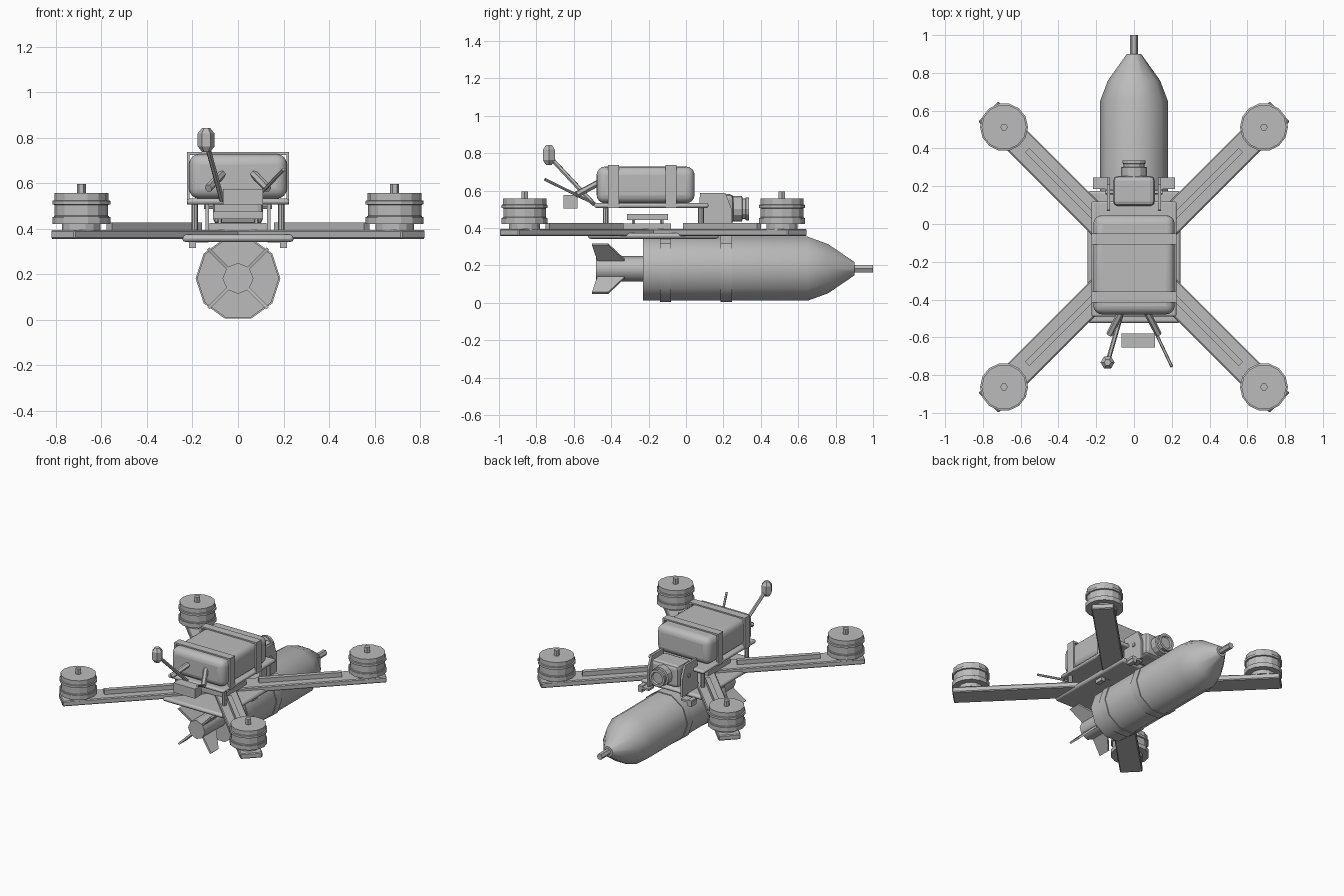
import bpy, bmesh, math
from mathutils import Vector, Matrix

if "Cube" in bpy.data.objects:
    bpy.data.objects.remove(bpy.data.objects["Cube"])

grey = bpy.data.materials.new("plain_grey")
grey.diffuse_color = (0.5, 0.5, 0.5, 1)
grey.use_nodes = True
grey.node_tree.nodes["Principled BSDF"].inputs["Base Color"].default_value = grey.diffuse_color


def finish(name, bm, matrix=Matrix(), smooth=0, bevel=0, segments=2):
    bmesh.ops.recalc_face_normals(bm, faces=bm.faces)
    mesh = bpy.data.meshes.new(name)
    bm.to_mesh(mesh)
    bm.free()
    mesh.transform(matrix)
    mesh.materials.append(grey)
    ob = bpy.data.objects.new(name, mesh)
    bpy.context.collection.objects.link(ob)
    if bevel:
        mod = ob.modifiers.new("bevel", "BEVEL")
        mod.width, mod.segments = bevel, segments
    if smooth:
        bpy.ops.object.select_all(action="DESELECT")
        ob.select_set(True)
        bpy.context.view_layer.objects.active = ob
        bpy.ops.object.shade_smooth_by_angle(angle=math.radians(smooth))
    return ob


def box(name, x, y, z, matrix=Matrix(), **kw):
    """Box from (min, max) ranges."""
    bm = bmesh.new()
    bmesh.ops.create_cube(bm, size=1)
    for v in bm.verts:
        v.co = [(r[0] + r[1]) / 2 + c * (r[1] - r[0]) for r, c in zip((x, y, z), v.co)]
    return finish(name, bm, matrix, **kw)


def lathe(name, profile, n, matrix=Matrix(), **kw):
    """Closed solid from (radius, height) rings around local z."""
    bm = bmesh.new()
    rings = [[bm.verts.new((r * math.cos(a), r * math.sin(a), h))
              for a in (2 * math.pi * i / n for i in range(n))] for r, h in profile]
    for a, b in zip(rings, rings[1:]):
        for i in range(n):
            j = (i + 1) % n
            bm.faces.new((a[i], a[j], b[j], b[i]))
    bm.faces.new(rings[0])
    bm.faces.new(rings[-1])
    return finish(name, bm, matrix, **kw)


def rod(name, a, b, r, n=6):
    a, b = Vector(a), Vector(b)
    m = Matrix.Translation(a) @ (b - a).to_track_quat("Z", "Y").to_matrix().to_4x4()
    return lathe(name, [(r, 0), (r, (b - a).length)], n, m)


def prism(name, pts, thick, matrix):
    """Flat outline in local xz extruded along local y."""
    bm = bmesh.new()
    f = bm.faces.new([bm.verts.new((p, -thick / 2, q)) for p, q in pts])
    ext = bmesh.ops.extrude_face_region(bm, geom=[f])["geom"]
    for v in ext:
        if isinstance(v, bmesh.types.BMVert):
            v.co.y += thick
    return finish(name, bm, matrix)


# Payload hull along y
AXIS = Matrix.Translation((0, 0, 0.182)) @ Matrix.Rotation(-math.pi / 2, 4, "X")
lathe("payload_body", [(0.18, -0.23), (0.18, 0.65), (0.138, 0.76), (0.038, 0.9)], 10, AXIS, smooth=40)
lathe("payload_tail", [(0.068, -0.48), (0.068, -0.22)], 8, AXIS, smooth=50)
lathe("payload_tip", [(0.022, 0.88), (0.022, 1.0)], 6, AXIS)
for k in range(4):
    turn = AXIS @ Matrix.Rotation(math.pi / 4 + k * math.pi / 2, 4, "Z")
    prism("tail_fin", [(0.05, -0.47), (0.185, -0.503), (0.185, -0.417), (0.07, -0.33), (0.05, -0.33)],
          0.014, turn)

# Payload clamps
for y in (-0.11, 0.215):
    lathe("payload_strap", [(0.186, y - 0.03), (0.186, y + 0.03)], 10, AXIS, smooth=40)
    for s in (-1, 1):
        box("strap_bolt", sorted((s * 0.185, s * 0.215)), (y - 0.03, y + 0.03), (0.315, 0.36))
        box("strap_tab", sorted((s * 0.13, s * 0.218)), (y - 0.03, y + 0.03), (0.34, 0.355))

# Frame plates with rounded rims
box("lower_plate", (-0.245, 0.245), (-0.525, 0.175), (0.342, 0.374), bevel=0.014, smooth=40)
box("upper_plate", (-0.225, 0.225), (-0.49, 0.12), (0.507, 0.532), bevel=0.01, smooth=40)

# Arms, wire rails and motors
cx, cy = 0, -0.175
for sx in (-1, 1):
    for sy in (-1, 1):
        ang = math.atan2(sy, sx)
        arm = Matrix.Translation((cx, cy, 0)) @ Matrix.Rotation(ang, 4, "Z")
        d = 0.688 * math.sqrt(2)
        box("arm", (0, d + 0.118), (-0.075, 0.075), (0.356, 0.395), arm, bevel=0.006, segments=1)
        box("arm_rail", (0.24, 0.8), (-0.016, 0.016), (0.39, 0.427), arm)
        m = arm @ Matrix.Translation((d, 0, 0)) @ Matrix.Rotation(-ang, 4, "Z")
        lathe("motor_mount", [(0.085, 0.39), (0.085, 0.425)], 14, m)
        lathe("motor", [(0.121, 0.42), (0.121, 0.455), (0.117, 0.458), (0.117, 0.505), (0.127, 0.507),
                        (0.127, 0.523), (0.119, 0.525), (0.119, 0.557)], 14, m)
        lathe("motor_base_rim", [(0.127, 0.42), (0.127, 0.452)], 14, m)
        lathe("motor_shaft", [(0.02, 0.55), (0.02, 0.596)], 6, m)

# Standoffs and circuit boards
for s in (-1, 1):
    for y in (-0.43, 0.08):
        rod("standoff", (s * 0.19, y, 0.36), (s * 0.19, y, 0.515), 0.015, 8)
box("lower_board", (-0.125, 0.125), (-0.335, -0.08), (0.39, 0.425))
box("upper_board", (-0.11, 0.11), (-0.315, -0.095), (0.442, 0.475))
for x in (-0.08, 0.08):
    for y in (-0.28, -0.13):
        rod("board_post", (x, y, 0.4), (x, y, 0.45), 0.01)

# Battery and straps
box("battery", (-0.215, 0.215), (-0.478, 0.046), (0.532, 0.728), bevel=0.045, segments=4, smooth=40)
for y in (-0.387, -0.08):
    for s in (-1, 1):
        box("battery_strap_side", sorted((s * 0.212, s * 0.225)), (y - 0.029, y + 0.029), (0.507, 0.737))
    box("battery_strap_top", (-0.225, 0.225), (y - 0.029, y + 0.029), (0.725, 0.737))

# Camera at the nose
box("camera_body", (-0.11, 0.11), (0.095, 0.255), (0.42, 0.582), bevel=0.025, segments=2)
LENS = Matrix.Translation((0, 0, 0.502)) @ Matrix.Rotation(-math.pi / 2, 4, "X")
lathe("camera_lens", [(0.068, 0.24), (0.068, 0.3), (0.055, 0.302), (0.055, 0.318), (0.062, 0.32),
                      (0.062, 0.337), (0.045, 0.337), (0.04, 0.325)], 12, LENS)
for s in (-1, 1):
    side = Matrix.Translation((s * 0.135, 0, 0)) @ Matrix.Rotation(math.pi / 2, 4, "Z")
    prism("camera_side_plate", [(0.06, 0.37), (0.245, 0.37), (0.245, 0.5), (0.21, 0.588), (0.075, 0.588)],
          0.016, side)
    rod("camera_pivot", (s * 0.1, 0.17, 0.5), (s * 0.15, 0.17, 0.5), 0.015)

# Antennas and receiver at the tail
rod("video_antenna", (-0.07, -0.49, 0.525), (-0.135, -0.715, 0.765), 0.012)
lathe("antenna_bulb", [(0.018, -0.053), (0.037, -0.028), (0.037, 0.028), (0.018, 0.053)], 6,
      Matrix.Translation((-0.14, -0.733, 0.79)))
rod("whip_antenna", (0.07, -0.48, 0.525), (0.2, -0.755, 0.66), 0.008)
for s in (-1, 1):
    rod("antenna_tube", (s * 0.07, -0.47, 0.64), (s * 0.13, -0.585, 0.578), 0.018)
box("receiver", (-0.065, 0.11), (-0.655, -0.58), (0.505, 0.575))
